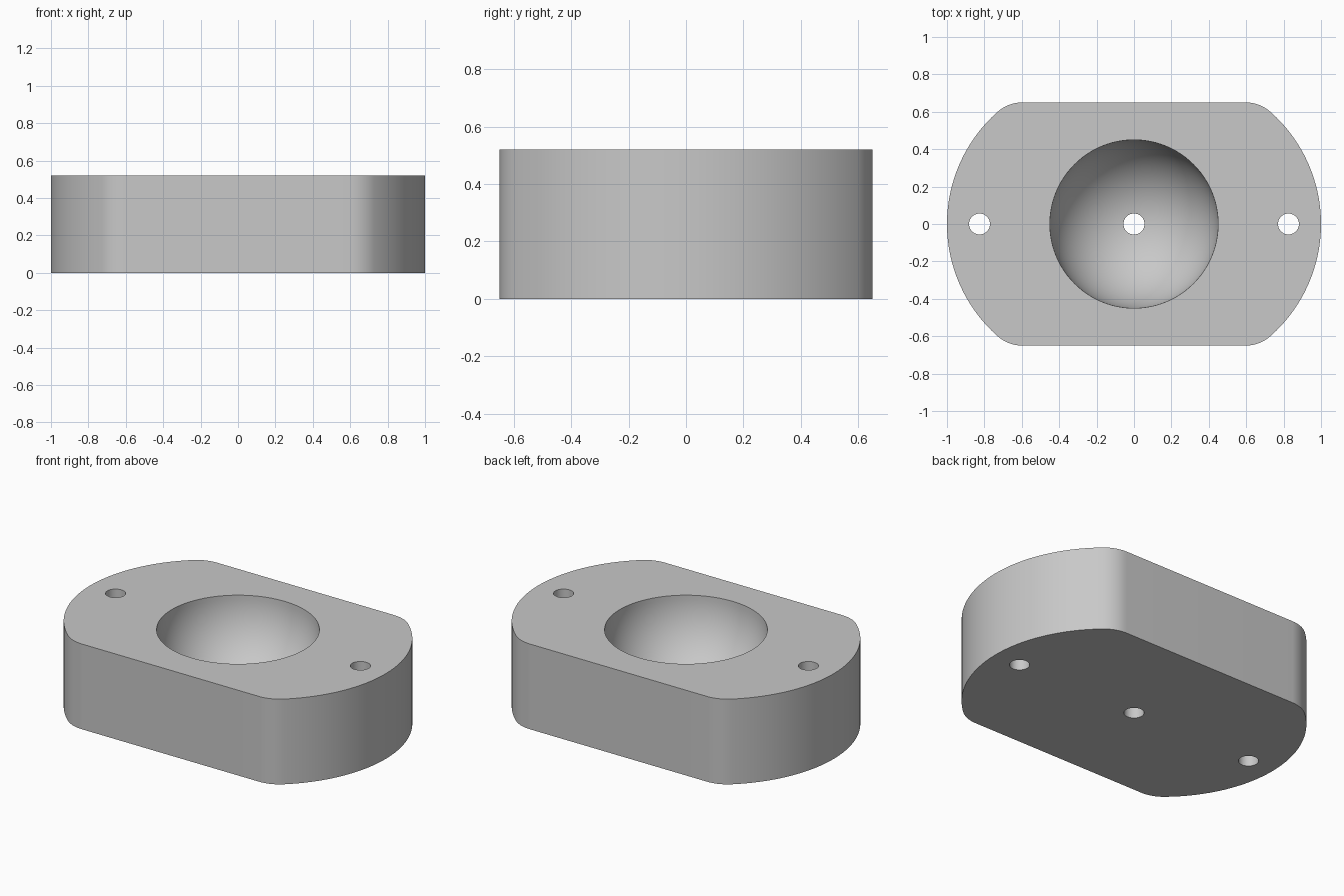
import bpy
import bmesh
from math import sin, cos, pi, sqrt, asin, atan2

cube = bpy.data.objects.get("Cube")
if cube:
    bpy.data.objects.remove(cube, do_unlink=True)

HEIGHT, HALF_WIDTH = 0.52, 0.65
END_X, END_R = 0.2, 0.8          # rounded ends
CORNER_R = 0.2                   # blend between ends and flat sides
BOWL_R, HOLE_R, HOLE_X = 0.45, 0.056, 0.826

grey = bpy.data.materials.new("plain grey")
grey.use_nodes = True
colour = (0.58, 0.58, 0.58, 1)
grey.diffuse_color = colour
grey.node_tree.nodes["Principled BSDF"].inputs["Base Color"].default_value = colour


def make_object(name, bm):
    bmesh.ops.recalc_face_normals(bm, faces=bm.faces)
    mesh = bpy.data.meshes.new(name)
    bm.to_mesh(mesh)
    bm.free()
    mesh.materials.append(grey)
    obj = bpy.data.objects.new(name, mesh)
    bpy.context.collection.objects.link(obj)
    return obj


def arc(cx, cy, r, start, end, steps):
    angles = [start + (end - start) * i / steps for i in range(steps + 1)]
    return [(cx + r * cos(a), cy + r * sin(a)) for a in angles]


def lathe(name, profile, x=0, segments=64):
    """Closed solid of revolution from (radius, z) points, bottom to top."""
    bm = bmesh.new()
    rings = [[bm.verts.new((x + r * cos(2 * pi * i / segments),
                            r * sin(2 * pi * i / segments), z))
              for i in range(segments)] for r, z in profile]
    for low, high in zip(rings, rings[1:]):
        for i in range(segments):
            j = (i + 1) % segments
            bm.faces.new((low[i], low[j], high[j], high[i]))
    bm.faces.new(rings[0])
    bm.faces.new(rings[-1])
    return make_object(name, bm)


# Block outline: one quarter, then mirrored around
corner_y = HALF_WIDTH - CORNER_R
corner_dx = sqrt((END_R - CORNER_R) ** 2 - corner_y ** 2)
blend = atan2(corner_y, corner_dx)
quarter = arc(END_X, 0, END_R, 0, blend, 16)
quarter += arc(END_X + corner_dx, corner_y, CORNER_R, blend, pi / 2, 10)[1:]
half = quarter + [(-x, y) for x, y in reversed(quarter)]
outline = half + [(x, -y) for x, y in reversed(half[1:-1])]

bm = bmesh.new()
base = bm.faces.new([bm.verts.new((x, y, 0)) for x, y in outline])
top = bmesh.ops.extrude_face_region(bm, geom=[base], use_keep_orig=True)
bmesh.ops.translate(bm, vec=(0, 0, HEIGHT),
                    verts=[v for v in top["geom"] if isinstance(v, bmesh.types.BMVert)])
block = make_object("socket_block", bm)

# Hemispherical bowl with a drain hole through its floor
start = -pi / 2 + asin(HOLE_R / BOWL_R)
bowl = [(HOLE_R, -0.1)] + arc(0, HEIGHT, BOWL_R, start, 0, 24) + [(BOWL_R, HEIGHT + 0.1)]
cutters = [lathe("bowl_cutter", bowl, segments=96)]

# Mounting holes at both ends
for side, x in (("left", HOLE_X), ("right", -HOLE_X)):
    cutters.append(lathe(side + "_hole_cutter",
                         [(HOLE_R, -0.1), (HOLE_R, HEIGHT + 0.1)], x, 40))

for cutter in cutters:
    cutter.hide_render = True
    mod = block.modifiers.new(cutter.name, 'BOOLEAN')
    mod.operation = 'DIFFERENCE'
    mod.solver = 'EXACT'
    mod.object = cutter

bpy.ops.object.select_all(action='DESELECT')
block.select_set(True)
bpy.context.view_layer.objects.active = block
for cutter in cutters:
    bpy.ops.object.modifier_apply(modifier=cutter.name)
    bpy.data.objects.remove(cutter, do_unlink=True)
bpy.ops.object.shade_smooth_by_angle(angle=pi / 6)
